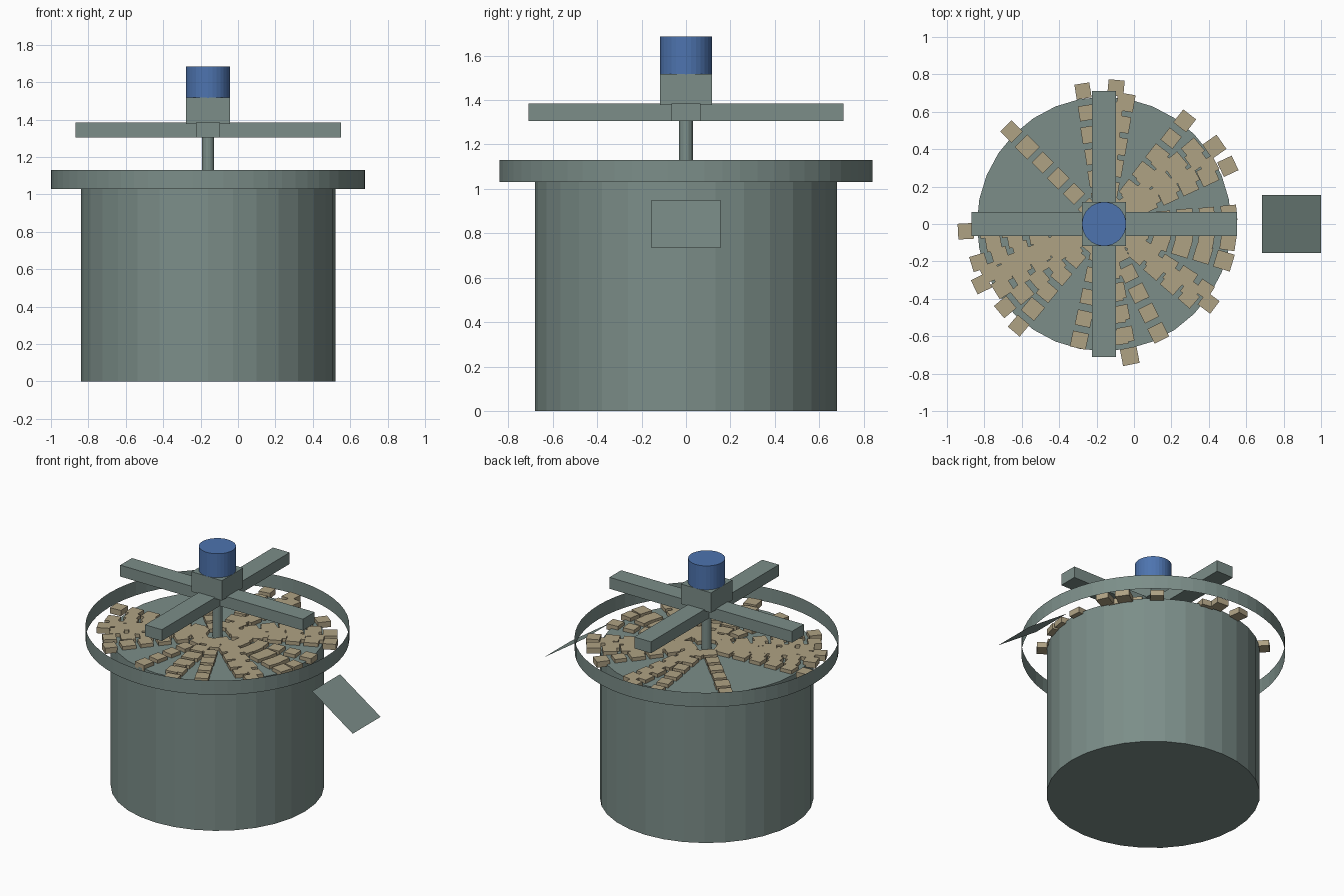
import bpy, bmesh, math, random
from mathutils import Matrix, Vector

if "Cube" in bpy.data.objects:
    bpy.data.objects.remove(bpy.data.objects["Cube"])

random.seed(4)
CX = -0.16          # axis of the tank
LID = 1.05          # top of the tank


def material(name, rgb):
    m = bpy.data.materials.new(name)
    m.diffuse_color = (*rgb, 1)
    m.use_nodes = True
    m.node_tree.nodes["Principled BSDF"].inputs["Base Color"].default_value = m.diffuse_color
    return m


STEEL = material("grey_green_steel", (0.20, 0.27, 0.25))
BLUE = material("motor_blue", (0.075, 0.175, 0.43))
TAN = material("tan_chips", (0.43, 0.36, 0.23))


def finish(name, bm, mat):
    me = bpy.data.meshes.new(name)
    bm.to_mesh(me)
    bm.free()
    me.materials.append(mat)
    ob = bpy.data.objects.new(name, me)
    bpy.context.collection.objects.link(ob)
    return ob


def cylinder(name, r, z0, z1, mat, sides=32, caps=True):
    bm = bmesh.new()
    bmesh.ops.create_cone(bm, cap_ends=caps, segments=sides, radius1=r, radius2=r,
                          depth=z1 - z0,
                          matrix=Matrix.Translation((CX, 0, (z0 + z1) / 2)))
    return finish(name, bm, mat)


def add_box(bm, size, matrix):
    bmesh.ops.create_cube(bm, size=1, matrix=matrix @ Matrix.Diagonal((*size, 1)))


def box(name, size, z, mat):
    bm = bmesh.new()
    add_box(bm, size, Matrix.Translation((CX, 0, z)))
    return finish(name, bm, mat)


# Tank, open collar band, drive shaft and motor
cylinder("tank", 0.68, 0, LID, STEEL)
cylinder("collar_band", 0.84, 1.03, 1.13, STEEL, sides=64, caps=False)
cylinder("drive_shaft", 0.032, LID, 1.31, STEEL, sides=16)
cylinder("motor", 0.118, 1.515, 1.685, BLUE)

# Crossed beams and gearbox
box("cross_beam_x", (1.42, 0.13, 0.08), 1.345, STEEL)
box("cross_beam_y", (0.13, 1.42, 0.08), 1.345, STEEL)
box("gearbox", (0.235, 0.235, 0.14), 1.447, STEEL)

# Sloping discharge chute plate
bm = bmesh.new()
bm.faces.new([bm.verts.new(p) for p in (
    (0.685, -0.155, 0.95), (1.0, -0.155, 0.735),
    (1.0, 0.155, 0.735), (0.685, 0.155, 0.95))])
finish("discharge_chute", bm, STEEL)

# Rows of chips on the lid: (direction in degrees, outermost radius)
ROWS = [(5, .67), (25, .73), (29, .64), (35, .72), (40, .62), (46, .45), (52, .70),
        (80, .66), (85, .73), (99, .72), (135, .70),
        (-177, .74), (-170, .60), (-163, .70), (-157, .66), (-154, .73),
        (-148, .64), (-140, .69), (-130, .71), (-102, .635),
        (-79, .72), (-82, .61), (-63.5, .65), (-41, .60), (-37, .70), (-33, .64),
        (-17, .67), (-8.5, .67)]
bm = bmesh.new()
for angle, outer in ROWS:
    r = outer
    while r > 0.10:
        turn = Matrix.Rotation(math.radians(angle), 4, 'Z')
        place = Matrix.Translation((CX, 0, 1.055)) @ turn @ Matrix.Translation((r, 0, 0))
        s = random.uniform(0.08, 0.095)
        add_box(bm, (s, s, 0.04), place)
        r -= 0.118
finish("chips", bm, TAN)
